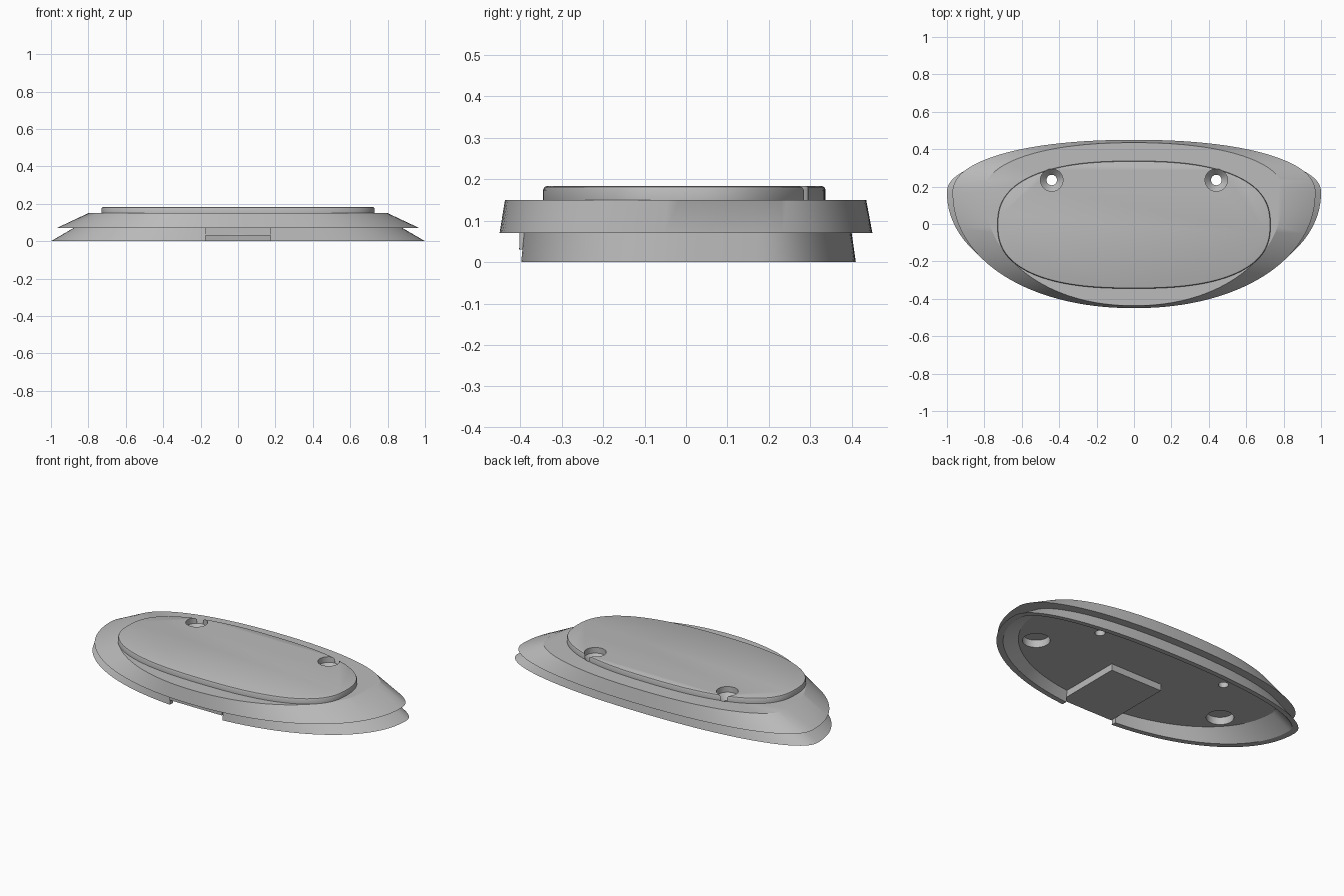
import bpy, bmesh, math

if "Cube" in bpy.data.objects:
    bpy.data.objects.remove(bpy.data.objects["Cube"], do_unlink=True)

grey = bpy.data.materials.new("plain_grey")
grey.use_nodes = True
grey.diffuse_color = (0.5, 0.5, 0.5, 1)
grey.node_tree.nodes["Principled BSDF"].inputs["Base Color"].default_value = (0.5, 0.5, 0.5, 1)

SEGMENTS = 128
WIDEST = 0.17


def outline(a, front, back, z, mid=WIDEST, n_front=2.1, n_back=2.2):
    """Rounded outline, widest at y = mid, with its own front and back reach."""
    pts = []
    for i in range(SEGMENTS):
        t = 2 * math.pi * i / SEGMENTS
        c, s = math.cos(t), math.sin(t)
        n = n_back if s > 0 else n_front
        reach = back - mid if s > 0 else mid - front
        x = math.copysign(abs(c) ** (2 / n), c) * a
        y = mid + math.copysign(abs(s) ** (2 / n), s) * reach
        pts.append((x, y, z))
    return pts


def circle(x, y, z, r, count=40):
    return [(x + r * math.cos(2 * math.pi * i / count),
             y + r * math.sin(2 * math.pi * i / count), z) for i in range(count)]


def loft(name, rings, closed=False):
    """Skin a stack of rings; cap the ends, or join last to first if closed."""
    bm = bmesh.new()
    loops = [[bm.verts.new(p) for p in ring] for ring in rings]
    pairs = list(zip(loops, loops[1:]))
    if closed:
        pairs.append((loops[-1], loops[0]))
    else:
        bm.faces.new(loops[0])
        bm.faces.new(loops[-1])
    for lo, hi in pairs:
        for i in range(len(lo)):
            j = (i + 1) % len(lo)
            bm.faces.new((lo[i], lo[j], hi[j], hi[i]))
    bmesh.ops.recalc_face_normals(bm, faces=bm.faces)
    mesh = bpy.data.meshes.new(name)
    bm.to_mesh(mesh)
    bm.free()
    obj = bpy.data.objects.new(name, mesh)
    obj.data.materials.append(grey)
    bpy.context.collection.objects.link(obj)
    return obj


def box(name, x, y0, y1, z0, z1):
    return loft(name, [[(-x, y0, z), (x, y0, z), (x, y1, z), (-x, y1, z)] for z in (z0, z1)])


def activate(obj):
    bpy.ops.object.select_all(action='DESELECT')
    obj.select_set(True)
    bpy.context.view_layer.objects.active = obj


def cut(obj, cutters):
    activate(obj)
    for cutter in cutters:
        mod = obj.modifiers.new("cut", 'BOOLEAN')
        mod.operation = 'DIFFERENCE'
        mod.solver = 'EXACT'
        mod.object = cutter
        bpy.ops.object.modifier_apply(modifier=mod.name)


# Hollow lower skirt with sloping walls
lower_skirt = loft("lower_skirt", [
    outline(1.0, -0.405, 0.41, 0),
    outline(0.88, -0.40, 0.40, 0.07),
    outline(0.84, -0.37, 0.37, 0.07),
    outline(0.96, -0.375, 0.38, 0)], closed=True)

# Overhanging upper body
upper_body = loft("upper_body", [
    outline(0.97, -0.45, 0.45, 0.07),
    outline(0.80, -0.437, 0.435, 0.15)])

# Raised top plate with a softened edge
plate_steps = [(0, 0.15), (0, 0.174), (0.003, 0.181), (0.01, 0.184)]
top_plate = loft("top_plate", [
    outline(0.73 - d, -0.345 + d, 0.337 - d, z, -0.005, 2.5, 2.5) for d, z in plate_steps])

# Socket block behind the front notch
socket_block = box("socket_block", 0.175, -0.402, 0.02, 0.03, 0.072)

# Cutters: front notch, countersunk screw holes, round underside pockets
notch = box("notch_cutter", 0.175, -0.6, -0.2, -0.05, 0.03)
screw_steps = [(0.03, 0.028), (0.115, 0.028), (0.15, 0.06), (0.25, 0.06)]
screws, pockets = [], []
for side in (-1, 1):
    screws.append(loft("screw_cutter", [circle(side * 0.44, 0.235, z, r) for z, r in screw_steps]))
    pockets.append(loft("pocket_cutter", [circle(side * 0.655, -0.05, z, 0.076) for z in (0.03, 0.115)]))

cut(lower_skirt, [notch])
cut(upper_body, screws + pockets)
cut(top_plate, screws)
for cutter in [notch] + screws + pockets:
    bpy.data.objects.remove(cutter, do_unlink=True)

for part in (lower_skirt, upper_body, top_plate):
    activate(part)
    bpy.ops.object.shade_smooth_by_angle(angle=math.radians(28))
